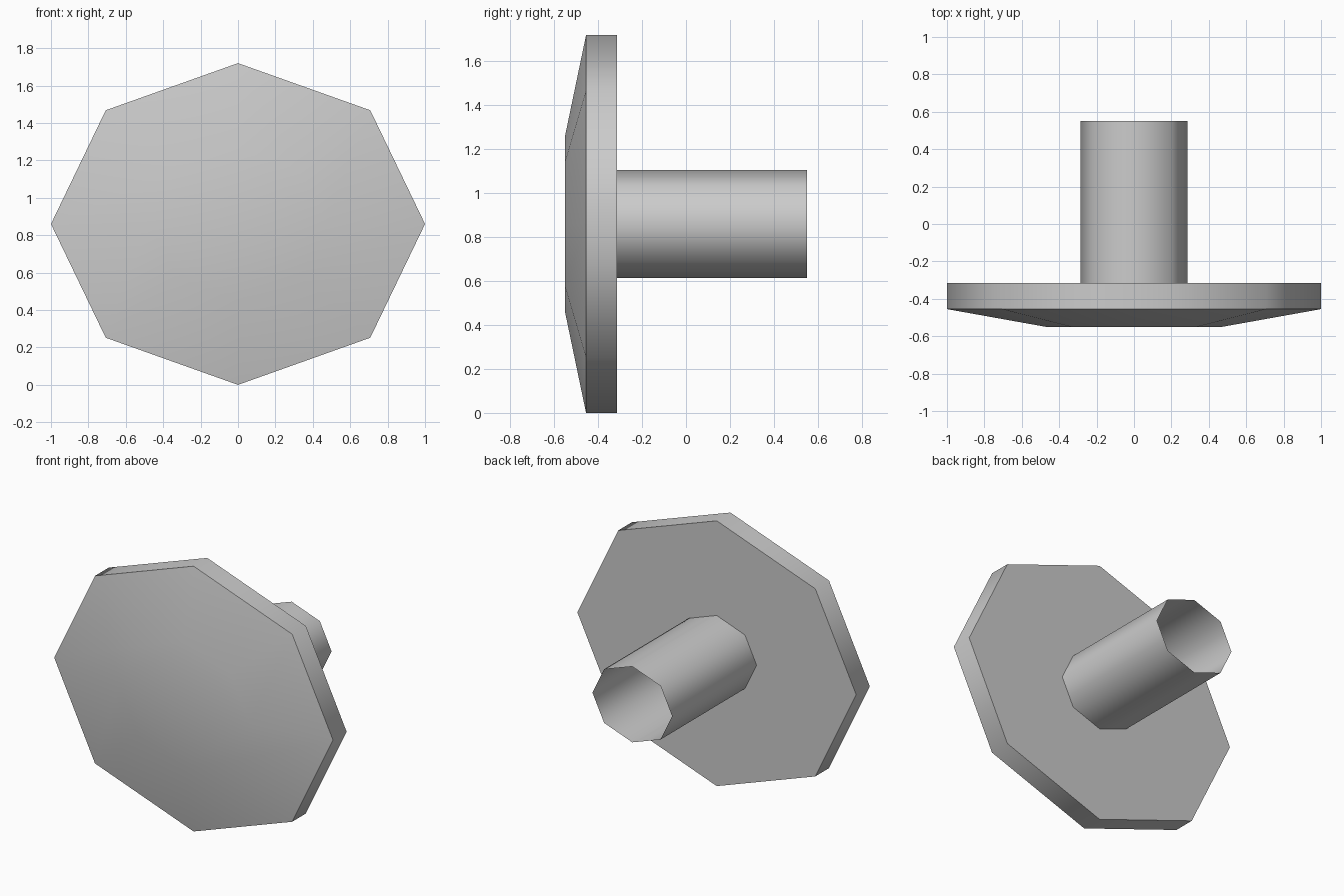
import bpy, bmesh, math

if "Cube" in bpy.data.objects:
    bpy.data.objects.remove(bpy.data.objects["Cube"])

SIDES = 8
CENTRE_Z = 0.86
ASPECT = 0.86          # height of the octagons relative to width

grey = bpy.data.materials.new("plain grey")
grey.diffuse_color = (0.6, 0.6, 0.6, 1)
grey.use_nodes = True
grey.node_tree.nodes["Principled BSDF"].inputs["Base Color"].default_value = grey.diffuse_color


def lathe(name, profile, cap_front=False, cap_back=False):
    """Sweep (radius, y) points into a flattened octagonal solid along y."""
    bm = bmesh.new()
    rings = []
    for r, y in profile:
        ring = []
        for i in range(SIDES):
            a = 2 * math.pi * i / SIDES
            ring.append(bm.verts.new((r * math.cos(a), y, CENTRE_Z + r * ASPECT * math.sin(a))))
        rings.append(ring)
    for a, b in zip(rings, rings[1:]):
        for i in range(SIDES):
            j = (i + 1) % SIDES
            bm.faces.new((a[i], a[j], b[j], b[i]))
    if cap_front:
        bm.faces.new(rings[0][::-1])
    if cap_back:
        bm.faces.new(rings[-1])
    # Side faces point outward, away from the axis
    bm.normal_update()
    for f in bm.faces:
        c = f.calc_center_median()
        if abs(f.normal.y) < 0.99:
            flip = f.normal.x * c.x + f.normal.z * (c.z - CENTRE_Z) < 0
        else:
            flip = f.normal.y * (c.y + 0.4) < 0
        if flip:
            f.normal_flip()
    mesh = bpy.data.meshes.new(name)
    bm.to_mesh(mesh)
    bm.free()
    mesh.materials.append(grey)
    obj = bpy.data.objects.new(name, mesh)
    bpy.context.collection.objects.link(obj)
    bpy.ops.object.select_all(action='DESELECT')
    obj.select_set(True)
    bpy.context.view_layer.objects.active = obj
    bpy.ops.object.shade_smooth_by_angle(angle=math.radians(60))
    return obj


# Wide head with a shallow bevelled front
lathe("head", [(0.47, -0.55), (1.0, -0.455), (1.0, -0.315)], cap_front=True, cap_back=True)

# Hollow stem, open at the back
lathe("stem", [(0.286, -0.315), (0.286, 0.55)])
